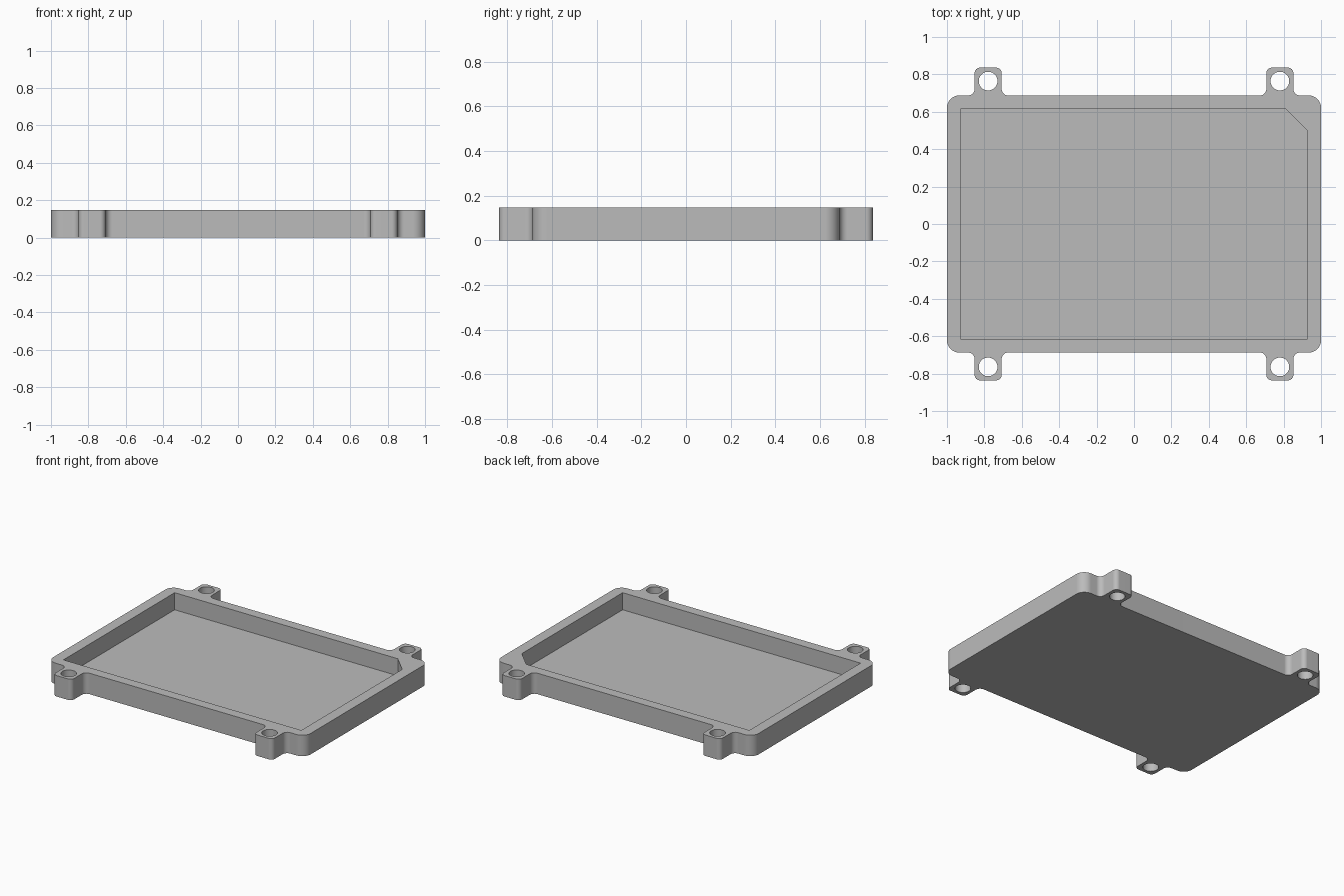
import bpy, bmesh, math
from mathutils import Vector

if "Cube" in bpy.data.objects:
    bpy.data.objects.remove(bpy.data.objects["Cube"], do_unlink=True)

HEIGHT, FLOOR = 0.147, 0.027
BODY_X, BODY_Y = 1.0, 0.687
TAB_X, TAB_HALF, TAB_Y = 0.78, 0.0725, 0.836
HOLE_Y, HOLE_R = 0.764, 0.05
POCKET_X, POCKET_Y, CHAMFER = 0.924, 0.617, 0.115

grey = bpy.data.materials.new("plain grey")
grey.use_nodes = True
colour = (0.5, 0.5, 0.5, 1)
grey.diffuse_color = colour
grey.node_tree.nodes["Principled BSDF"].inputs["Base Color"].default_value = colour


def rounded(corners, steps=8):
    """Replace each (x, y, radius) right-angle corner by an arc."""
    points = []
    for i, (x, y, r) in enumerate(corners):
        p = Vector((x, y))
        before = (Vector(corners[i - 1][:2]) - p).normalized() * r
        after = (Vector(corners[(i + 1) % len(corners)][:2]) - p).normalized() * r
        centre = p + before + after
        for s in range(steps + 1):
            a = math.pi / 2 * s / steps
            points.append(centre - after * math.cos(a) - before * math.sin(a))
    return points


def prism(name, outline, z0, z1):
    """Extrude a flat outline into a solid."""
    bm = bmesh.new()
    face = bm.faces.new([bm.verts.new((x, y, z0)) for x, y in outline])
    top = bmesh.ops.extrude_face_region(bm, geom=[face])["geom"]
    bmesh.ops.translate(bm, vec=(0, 0, z1 - z0),
                        verts=[v for v in top if isinstance(v, bmesh.types.BMVert)])
    bmesh.ops.recalc_face_normals(bm, faces=bm.faces)
    mesh = bpy.data.meshes.new(name)
    bm.to_mesh(mesh)
    bm.free()
    mesh.materials.append(grey)
    obj = bpy.data.objects.new(name, mesh)
    bpy.context.collection.objects.link(obj)
    return obj


def activate(obj):
    bpy.ops.object.select_all(action='DESELECT')
    obj.select_set(True)
    bpy.context.view_layer.objects.active = obj


def cut(target, cutter):
    mod = target.modifiers.new("cut", 'BOOLEAN')
    mod.operation, mod.solver, mod.object = 'DIFFERENCE', 'EXACT', cutter
    activate(target)
    bpy.ops.object.modifier_apply(modifier=mod.name)
    bpy.data.objects.remove(cutter, do_unlink=True)


# Tray outline: one quarter with its screw tab, mirrored to all four
quarter = [
    (BODY_X, BODY_Y, 0.065),
    (TAB_X + TAB_HALF, BODY_Y, 0.035),
    (TAB_X + TAB_HALF, TAB_Y, 0.03),
    (TAB_X - TAB_HALF, TAB_Y, 0.03),
    (TAB_X - TAB_HALF, BODY_Y, 0.035),
]
half = quarter + [(-x, y, r) for x, y, r in reversed(quarter)]
full = half + [(x, -y, r) for x, y, r in reversed(half)]
tray = prism("tray", rounded(full), 0, HEIGHT)

# Pocket with one chamfered corner
pocket = [(-POCKET_X, -POCKET_Y), (POCKET_X, -POCKET_Y),
          (POCKET_X, POCKET_Y - CHAMFER), (POCKET_X - CHAMFER, POCKET_Y),
          (-POCKET_X, POCKET_Y)]
cut(tray, prism("pocket_cutter", pocket, FLOOR, HEIGHT + 0.1))

# Screw holes through the tabs
for sx in (-1, 1):
    for sy in (-1, 1):
        ring = [(sx * TAB_X + HOLE_R * math.cos(a), sy * HOLE_Y + HOLE_R * math.sin(a))
                for a in (math.tau * i / 40 for i in range(40))]
        cut(tray, prism("hole_cutter", ring, -0.1, HEIGHT + 0.1))

# Smooth the rounded walls, keep the rims crisp
activate(tray)
bpy.ops.object.shade_smooth_by_angle(angle=math.radians(30))
normals = tray.modifiers.new("clean_normals", 'WEIGHTED_NORMAL')
normals.keep_sharp = True
